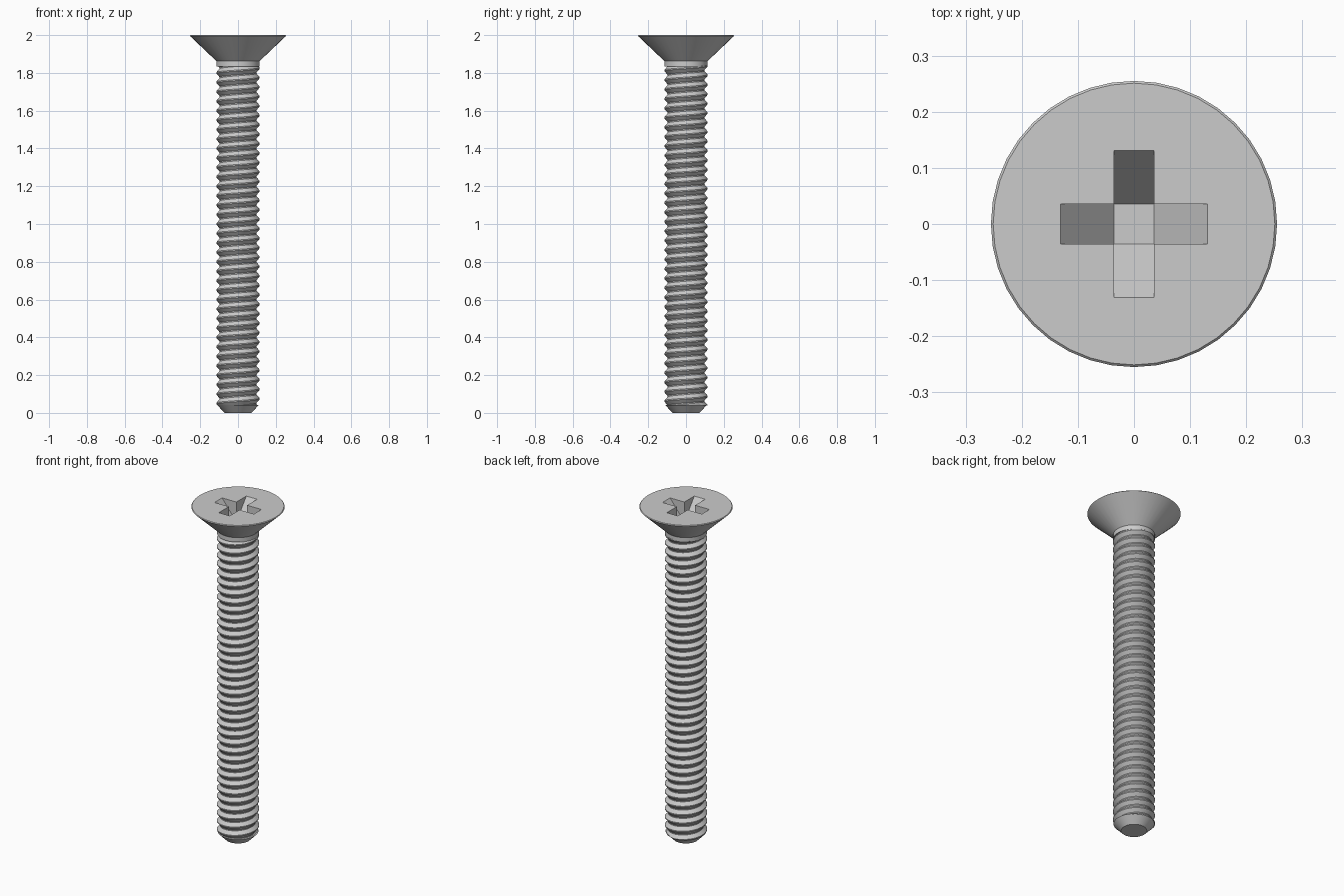
import bpy, bmesh, math

if "Cube" in bpy.data.objects:
    bpy.data.objects.remove(bpy.data.objects["Cube"])

SIDES = 40
PITCH = 0.05
ROOT, CREST = 0.098, 0.115
THREAD_LOW, THREAD_HIGH = 0.04, 1.84


def make_object(name, bm):
    bmesh.ops.remove_doubles(bm, verts=bm.verts, dist=1e-5)
    mesh = bpy.data.meshes.new(name)
    bm.to_mesh(mesh)
    bm.free()
    obj = bpy.data.objects.new(name, mesh)
    bpy.context.collection.objects.link(obj)
    return obj


def activate(obj):
    bpy.ops.object.select_all(action='DESELECT')
    obj.select_set(True)
    bpy.context.view_layer.objects.active = obj


def smooth(obj):
    activate(obj)
    bpy.ops.object.shade_smooth_by_angle(angle=math.radians(30))


def lathe(name, profile):
    """Closed solid of revolution from (radius, z) points, bottom to top."""
    bm = bmesh.new()
    rings = [[bm.verts.new((r * math.cos(math.tau * j / SIDES),
                            r * math.sin(math.tau * j / SIDES), z))
              for j in range(SIDES)] for r, z in profile]
    for low, high in zip(rings, rings[1:]):
        for j in range(SIDES):
            n = (j + 1) % SIDES
            bm.faces.new((low[j], low[n], high[n], high[j]))
    bm.faces.new(rings[0][::-1])
    bm.faces.new(rings[-1])
    return make_object(name, bm)


def slot_cutter(name, along_y):
    """Tapered bar whose ends slope in towards the recess floor."""
    half_w, half_l, floor = 0.036, 0.131, 1.88
    profile = [(-half_w, floor), (half_w, floor), (half_l, 2.0),
               (half_l, 2.05), (-half_l, 2.05), (-half_l, 2.0)]
    bm = bmesh.new()
    sides = [[bm.verts.new((w, a, z) if along_y else (a, w, z))
              for a, z in profile] for w in (-half_w, half_w)]
    for i in range(len(profile)):
        n = (i + 1) % len(profile)
        bm.faces.new((sides[0][i], sides[0][n], sides[1][n], sides[1][i]))
    for side in sides:
        bm.faces.new(side)
    bmesh.ops.recalc_face_normals(bm, faces=bm.faces)
    obj = make_object(name, bm)
    obj.hide_render = True
    return obj


def thread_radius(u):
    d = abs(u % 1.0 - 0.5)
    return ROOT + (CREST - ROOT) * min(max((0.44 - d) / 0.38, 0), 1)


# Countersunk head with cross recess
head = lathe("countersunk_head", [(0.114, 1.835), (0.114, 1.862),
                                  (0.255, 1.996), (0.251, 2.0)])
for along_y in (False, True):
    cutter = slot_cutter("recess_cutter", along_y)
    mod = head.modifiers.new("recess", 'BOOLEAN')
    mod.operation = 'DIFFERENCE'
    mod.solver = 'EXACT'
    mod.object = cutter
    activate(head)
    bpy.ops.object.modifier_apply(modifier=mod.name)
    bpy.data.objects.remove(cutter)
smooth(head)

# Right-hand helical thread, trimmed flat at both ends
bm = bmesh.new()
columns = []
for j in range(SIDES):
    angle = math.tau * j / SIDES
    column = []
    for k in range(-2, int(THREAD_HIGH / PITCH) + 3):
        for u in (0.06, 0.44, 0.56, 0.94):
            z = PITCH * (k + u + j / SIDES)
            z = min(max(z, THREAD_LOW), THREAD_HIGH)
            r = thread_radius(z / PITCH - j / SIDES)
            column.append(bm.verts.new((r * math.cos(angle), r * math.sin(angle), z)))
    columns.append(column)
for j in range(SIDES):
    a = columns[j]
    b = columns[j + 1] if j + 1 < SIDES else columns[0][4:]
    for i in range(min(len(a), len(b)) - 1):
        bm.faces.new((a[i], b[i], b[i + 1], a[i + 1]))
smooth(make_object("threaded_shank", bm))

# Chamfered tip
smooth(lathe("chamfered_tip", [(0.07, 0.0), (0.112, 0.043)]))
